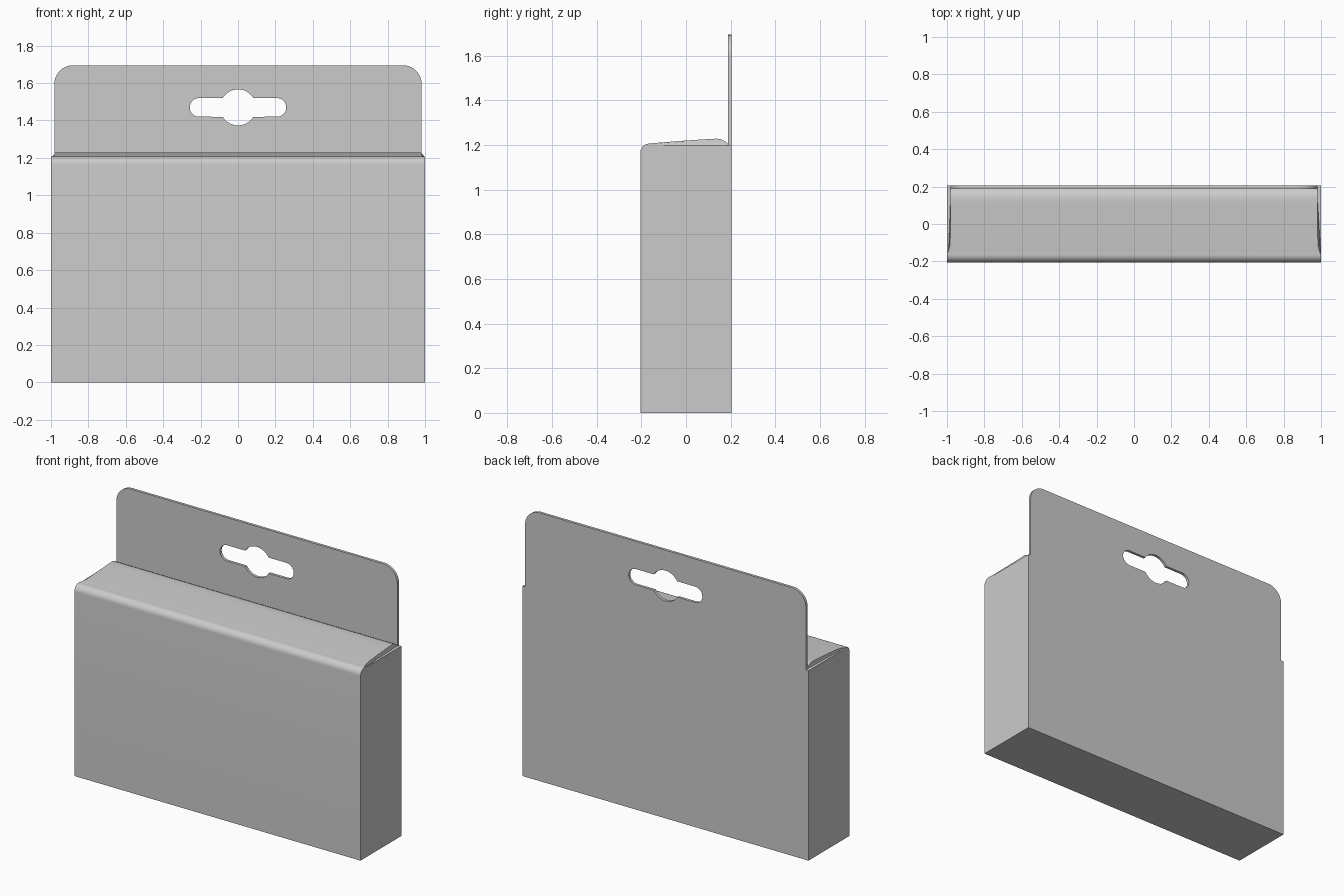
import bpy, bmesh
from math import sin, cos, pi, radians

if "Cube" in bpy.data.objects:
    bpy.data.objects.remove(bpy.data.objects["Cube"])


def arc(cx, cz, r, a0, a1, n=10):
    return [(cx + r * cos(radians(a0 + (a1 - a0) * i / n)),
             cz + r * sin(radians(a0 + (a1 - a0) * i / n))) for i in range(n + 1)]


def loft(name, ring_a, ring_b):
    """Closed solid between two matching outlines."""
    bm = bmesh.new()
    a = [bm.verts.new(p) for p in ring_a]
    b = [bm.verts.new(p) for p in ring_b]
    bm.faces.new(a)
    bm.faces.new(b[::-1])
    for i in range(len(a)):
        j = (i + 1) % len(a)
        bm.faces.new((a[i], b[i], b[j], a[j]))
    bmesh.ops.recalc_face_normals(bm, faces=bm.faces)
    me = bpy.data.meshes.new(name)
    bm.to_mesh(me)
    bm.free()
    ob = bpy.data.objects.new(name, me)
    bpy.context.collection.objects.link(ob)
    return ob


def plate(name, outline, y0, y1):
    return loft(name, [(x, y0, z) for x, z in outline], [(x, y1, z) for x, z in outline])


def combine(target, other, op):
    mod = target.modifiers.new(op, 'BOOLEAN')
    mod.operation, mod.solver, mod.object = op, 'EXACT', other
    bpy.context.view_layer.objects.active = target
    bpy.ops.object.modifier_apply(modifier=mod.name)
    bpy.data.objects.remove(other)


# Carton body: side profile with a rounded front top edge
side = [(-0.205, 0), (0.205, 0), (0.205, 1.2), (-0.12, 1.2), (-0.15, 1.206)]
side += arc(-0.163, 1.165, 0.042, 90, 180, 8)
carton = loft("carton", [(-1, y, z) for y, z in side], [(1, y, z) for y, z in side])

# Bulging lid: (y, z, half width), tapering in from the front edge
lid_top = [(-0.163, 1.207, 0.998), (-0.14, 1.2095, 0.99), (-0.11, 1.212, 0.983),
           (0.0, 1.2205, 0.981), (0.1, 1.227, 0.98), (0.135, 1.229, 0.98),
           (0.155, 1.227, 0.98), (0.172, 1.219, 0.98), (0.186, 1.208, 0.98)]
lid_ring = lid_top + [(0.186, 1.18, 0.98), (-0.163, 1.18, 0.998)]
lid = loft("lid", [(-w, y, z) for y, z, w in lid_ring], [(w, y, z) for y, z, w in lid_ring])

# Hang tab with rounded top corners
tab = plate("hang_tab", [(-0.982, 1.1), (0.982, 1.1)] + arc(0.882, 1.595, 0.1, 0, 90)
            + arc(-0.882, 1.595, 0.1, 90, 180), 0.188, 0.205)

# Hanger hole: round centre with slots either side
zc, r, h = 1.47, 0.096, 0.05
t = math_t = 31.5
hole = arc(0.208, zc, h, -90, 90) + arc(0, zc, r, t, 180 - t, 16)
hole += arc(-0.208, zc, h, 90, 270) + arc(0, zc, r, 180 + t, 360 - t, 16)
combine(tab, plate("hole_cutter", hole, 0.1, 0.3), 'DIFFERENCE')

# Merge into one sheet-like carton and tidy the flat faces
combine(carton, lid, 'UNION')
combine(carton, tab, 'UNION')
bm = bmesh.new()
bm.from_mesh(carton.data)
bmesh.ops.remove_doubles(bm, verts=bm.verts, dist=1e-5)
bmesh.ops.dissolve_limit(bm, angle_limit=radians(0.3), verts=bm.verts, edges=bm.edges)
bm.to_mesh(carton.data)
bm.free()

bpy.ops.object.select_all(action='DESELECT')
carton.select_set(True)
bpy.context.view_layer.objects.active = carton
bpy.ops.object.shade_smooth_by_angle(angle=radians(35))
